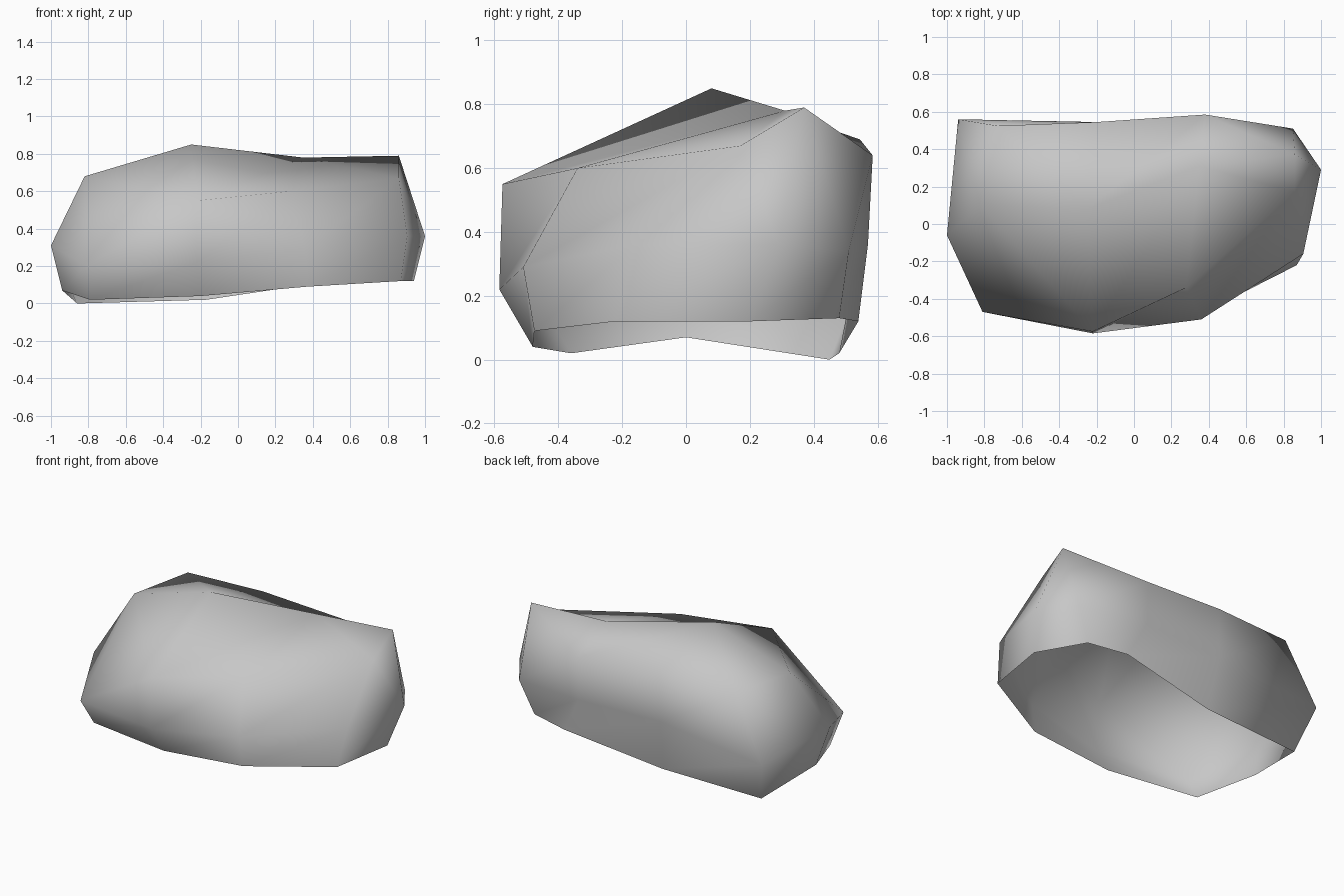
import bpy
import bmesh

default = bpy.data.objects.get("Cube")
if default:
    bpy.data.objects.remove(default, do_unlink=True)


def make_material(name, colour):
    material = bpy.data.materials.new(name)
    material.use_nodes = True
    material.diffuse_color = colour
    shader = material.node_tree.nodes["Principled BSDF"]
    shader.inputs["Base Color"].default_value = colour
    shader.inputs["Roughness"].default_value = 1
    return material


def add_points(mesh, points):
    """Make one named vertex per point, so that rings can share it."""
    return {name: mesh.verts.new(point) for name, point in points.items()}


def bridge(mesh, lower, upper):
    """Join two clockwise rings with triangles, skipping collapsed ones."""
    following = zip(lower[1:] + lower[:1], upper[1:] + upper[:1])
    for low, high, (next_low, next_high) in zip(lower, upper, following):
        for corners in ((next_low, low, high), (next_low, high, next_high)):
            if len(set(corners)) == len(corners):
                mesh.faces.new(corners).smooth = True


# Open lower edge of the boulder, clockwise from the +x end
rim = [(.94, .2, .12), (.87, -.22, .12), (.37, -.475, .09),
       (-.2, -.48, .04), (-.79, -.36, .02), (-.94, 0, .07), (-.86, .45, 0),
       (-.17, .48, .02), (.5, .54, .12), (.76, .48, .13)]

# Widest band
waist = [(1, .29, .36), (.905, -.16, .36), (.36, -.51, .29),
         (-.22, -.585, .22), (-.81, -.47, .2), (-1, -.06, .31),
         (-.94, .56, .28), (-.2, .545, .36), (.38, .57, .36),
         (.85, .51, .34)]

# Upper edge where the sides turn into the top
shoulder = {"left": (.86, .17, .67), "front_left": (.28, -.34, .6),
            "front": (-.22, -.575, .55), "right": (-.82, .1, .68),
            "back_right": (-.73, .525, .68), "back": (-.2, .545, .69),
            "back_left": (.38, .585, .64), "corner": (.86, .37, .79)}
shoulder_order = ["left", "left", "front_left", "front", "right", "right",
                  "back_right", "back", "back_left", "corner"]

# Ridge along the top
ridge = {"peak": (-.25, .08, .85), "low": (.35, .31, .78)}
ridge_order = ["low"] * 3 + ["peak"] * 5 + ["low"] * 2

mesh = bmesh.new()
rings = [[mesh.verts.new(point) for point in ring] for ring in (rim, waist)]
edge = add_points(mesh, shoulder)
crown = add_points(mesh, ridge)
rings.append([edge[name] for name in shoulder_order])
rings.append([crown[name] for name in ridge_order])

for lower, upper in zip(rings, rings[1:]):
    bridge(mesh, lower, upper)

data = bpy.data.meshes.new("boulder")
mesh.to_mesh(data)
mesh.free()
data.materials.append(make_material("stone grey", (.57, .57, .57, 1)))
boulder = bpy.data.objects.new("boulder", data)
bpy.context.collection.objects.link(boulder)
